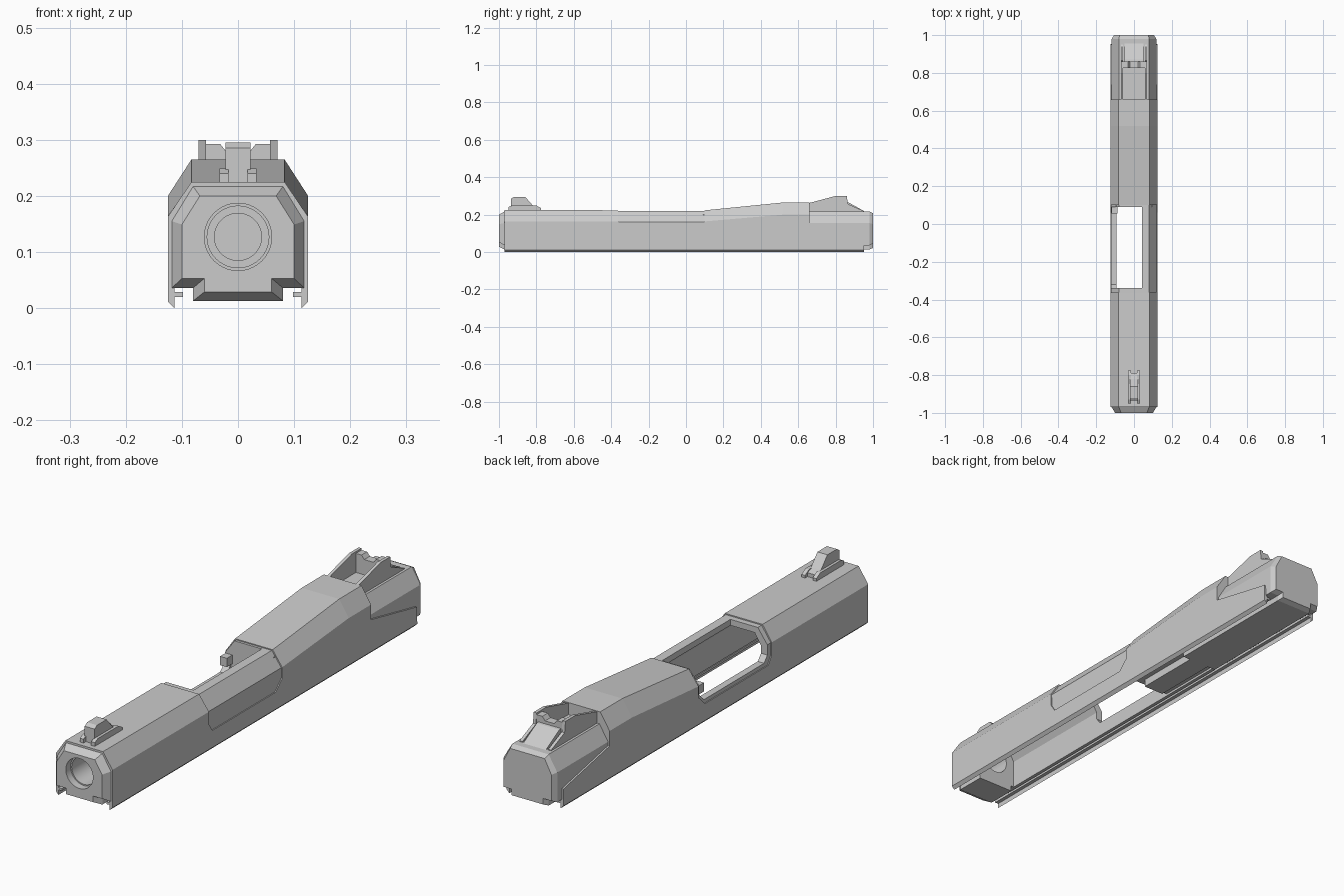
import bpy, bmesh, math
from mathutils import Matrix

cube = bpy.data.objects.get("Cube")
if cube:
    bpy.data.objects.remove(cube)

steel = bpy.data.materials.new("satin grey")
steel.use_nodes = True
GREY = (0.6, 0.6, 0.6, 1)
steel.diffuse_color = GREY
steel.node_tree.nodes["Principled BSDF"].inputs["Base Color"].default_value = GREY


def finish(name, bm):
    bmesh.ops.recalc_face_normals(bm, faces=bm.faces)
    mesh = bpy.data.meshes.new(name)
    bm.to_mesh(mesh)
    bm.free()
    mesh.materials.append(steel)
    ob = bpy.data.objects.new(name, mesh)
    bpy.context.collection.objects.link(ob)
    return ob


def loft(name, rings):
    """Skin a list of equal-length 3D rings and cap both ends."""
    bm = bmesh.new()
    loops = [[bm.verts.new(p) for p in ring] for ring in rings]
    n = len(loops[0])
    for a, b in zip(loops, loops[1:]):
        for i in range(n):
            j = (i + 1) % n
            bm.faces.new((a[i], a[j], b[j], b[i]))
    bm.faces.new(loops[0])
    bm.faces.new(loops[-1])
    return finish(name, bm)


def section(half, y):
    """Mirror a half outline of (x, z) points into a ring at y."""
    full = half + [(-x, z) for x, z in reversed(half)]
    return [(x, y, z) for x, z in full]


def slab(name, outline, x0, x1):
    """Extrude a (y, z) outline across x."""
    return loft(name, [[(x, y, z) for y, z in outline] for x in (x0, x1)])


def box(name, x0, x1, y0, y1, z0, z1):
    return slab(name, [(y0, z0), (y1, z0), (y1, z1), (y0, z1)], x0, x1)


def rod(name, radius, y0, y1, z):
    bm = bmesh.new()
    bmesh.ops.create_cone(bm, cap_ends=True, segments=40, radius1=radius, radius2=radius, depth=y1 - y0,
                          matrix=Matrix.Translation((0, (y0 + y1) / 2, z)) @ Matrix.Rotation(math.pi / 2, 4, 'X'))
    return finish(name, bm)


def cut(target, cutter):
    """Subtract the cutter, bake the result and drop the cutter."""
    mod = target.modifiers.new("cut", 'BOOLEAN')
    mod.operation, mod.solver, mod.object = 'DIFFERENCE', 'EXACT', cutter
    bpy.context.view_layer.update()
    result = target.evaluated_get(bpy.context.evaluated_depsgraph_get())
    mesh = bpy.data.meshes.new_from_object(result)
    target.modifiers.clear()
    target.data = mesh
    bpy.data.objects.remove(cutter)


# Outer shell with the raised rear hump
def shell_half(shoulder, top):
    return [(0.113, 0), (0.125, 0.012), (0.125, shoulder), (0.083, top)]


stations = [(-0.97, 0.163, 0.225), (0.09, 0.163, 0.222), (0.52, 0.2, 0.265), (0.96, 0.2, 0.265)]
shell = loft("slide_shell", [section(shell_half(s, t), y) for y, s, t in stations])

# Shallow relief around the port on both sides
relief = slab("relief_cutter", [(-0.37, 0.4), (-0.36, 0.11), (-0.34, 0.08), (0.06, 0.08),
                                (0.1, 0.12), (0.1, 0.4)], -0.3, 0.3)
core_half = [(0.121, -0.1), (0.121, 0.161), (0.079, 0.219)]
cut(relief, loft("relief_core", [section(core_half, y) for y in (-0.6, 0.4)]))
cut(shell, relief)

# Hollow underside with guide rails
hollow = [(0.113, -0.1), (0.113, 0.02), (0.098, 0.02), (0.098, 0.029), (0.113, 0.029),
          (0.113, 0.036), (0.093, 0.036), (0.093, 0.15), (0.065, 0.195)]
cut(shell, loft("hollow_cutter", [section(hollow, y) for y in (-1.2, 1.2)]))

# Ejection port and rear step
cut(shell, slab("port_cutter", [(-0.34, 0.4), (-0.34, 0.12), (-0.32, 0.095), (0.06, 0.095),
                                (0.09, 0.125), (0.09, 0.4)], -0.3, 0.042))
cut(shell, slab("step_cutter", [(0.66, 0.4), (0.66, 0.14), (0.95, 0.08), (0.955, -0.1),
                                (1.2, -0.1), (1.2, 0.4)], -0.3, 0.3))

# Nose block with bevelled front, lower lug and bore
block = [(0.08, 0.013), (0.08, 0.036), (0.118, 0.036), (0.118, 0.155), (0.08, 0.217)]
nose_face = [(0.06, 0.029), (0.06, 0.053), (0.1, 0.053), (0.1, 0.149), (0.068, 0.2)]
nose = loft("nose_block", [section(nose_face, -1), section(block, -0.97), section(block, -0.85)])
cut(nose, rod("bore_cutter", 0.055, -1.2, -0.7, 0.127))
cut(nose, rod("bore_counter_cutter", 0.06, -1.2, -0.97, 0.127))

# Tail block and rear bevel
tail_face = [(0.07, 0.022), (0.07, 0.046), (0.106, 0.046), (0.106, 0.15), (0.076, 0.207)]
loft("tail_block", [section(block, 0.4), section(block, 0.98), section(tail_face, 1)])

# Breech block with round face recess
breech = box("breech_block", -0.095, 0.095, 0.09, 0.42, 0.045, 0.2)
cut(breech, rod("breech_recess_cutter", 0.042, 0, 0.1, 0.127))
box("breech_lug", -0.045, 0.045, 0.12, 0.42, 0.014, 0.06)
box("extractor", -0.118, -0.088, 0.055, 0.12, 0.125, 0.16)

# Front sight
slab("front_sight_blade", [(-0.935, 0.215), (-0.935, 0.285), (-0.92, 0.295), (-0.86, 0.295),
                           (-0.82, 0.25), (-0.79, 0.24), (-0.79, 0.215)], -0.022, 0.022)
rail = [(-0.95, 0.215), (-0.95, 0.24), (-0.93, 0.249), (-0.8, 0.249), (-0.775, 0.235), (-0.775, 0.215)]
fin = [(0.65, 0.2), (0.65, 0.26), (0.8, 0.3), (0.86, 0.3), (0.865, 0.257), (0.95, 0.22), (0.95, 0.2)]
for side, s in (("left", 1), ("right", -1)):
    slab("front_sight_rail_" + side, rail, s * 0.017, s * 0.033)
    slab("rear_sight_fin_" + side, fin, s * 0.057, s * 0.07)

# Rear sight notch bar and ramp
bar = [(0.06, 0.21), (0.06, 0.293), (0.032, 0.293), (0.02, 0.278)]
loft("rear_sight_bar", [section(bar, y) for y in (0.825, 0.86)])
slab("rear_sight_ramp", [(0.85, 0.2), (0.85, 0.268), (0.87, 0.265), (0.955, 0.217), (0.955, 0.2)], -0.05, 0.05)

# Smooth only the round bores
for ob in (nose, breech):
    bpy.ops.object.select_all(action='DESELECT')
    ob.select_set(True)
    bpy.context.view_layer.objects.active = ob
    bpy.ops.object.shade_smooth_by_angle(angle=math.radians(20))
